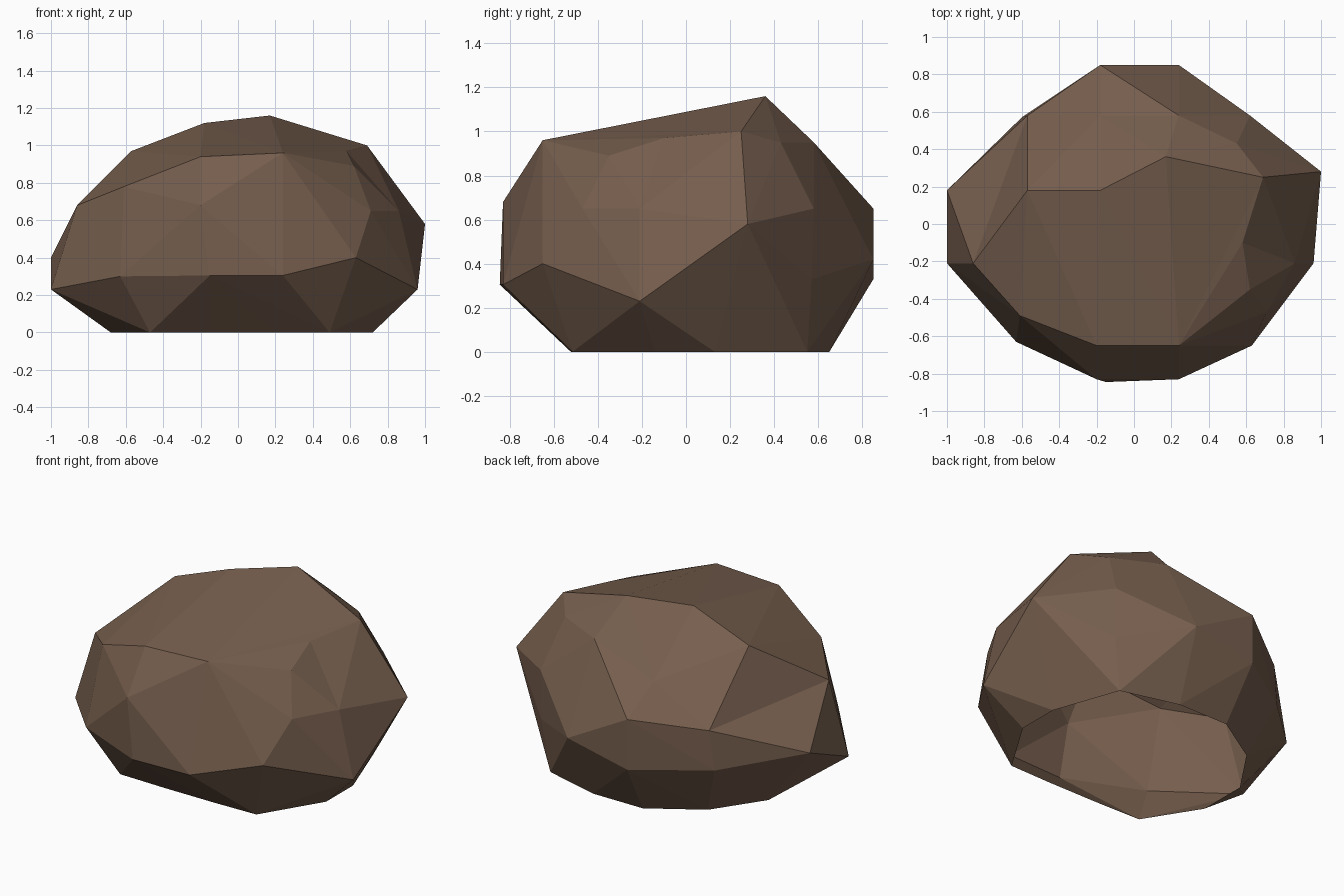
import bpy, bmesh
from mathutils import Vector

if "Cube" in bpy.data.objects:
    bpy.data.objects.remove(bpy.data.objects["Cube"])

# Chiselled points of the boulder, grouped in rings from the ground up
base = [(-.68, -.18), (-.47, -.515), (-.15, -.522), (.2, -.522), (.49, -.515), (.72, -.14),
        (.72, .13), (.57, .55), (.2, .65), (-.15, .65), (-.47, .45), (-.68, .14)]
belly = [(-1, -.21, .23), (-.63, -.63, .30), (-.15, -.845, .305), (.24, -.83, .305),
         (.63, -.65, .40), (.96, -.21, .23), (1, .28, .58), (.62, .57, .33),
         (.24, .85, .42), (-.18, .85, .33), (-.6, .57, .33), (-1, .18, .40)]
shoulder = [(-.86, -.21, .68), (-.61, -.49, .78), (-.2, -.83, .68), (.71, -.47, .65),
            (.86, -.21, .65), (.62, .58, .65), (-.18, .85, .65), (-.57, .58, .58)]
crown = [(-.57, .18, .97), (-.18, .18, 1.12), (.17, .36, 1.16), (.69, .25, 1.0),
         (.62, -.35, .89), (.24, -.65, .96), (-.2, -.65, .94), (.24, .58, .95),
         (.55, .43, .95)]

# Wrap the points in a faceted skin
bm = bmesh.new()
for p in [(x, y, 0) for x, y in base] + belly + shoulder + crown:
    bm.verts.new(p)
bmesh.ops.convex_hull(bm, input=bm.verts[:])
loose = [v for v in bm.verts if not v.link_faces]
bmesh.ops.delete(bm, geom=loose, context='VERTS')


def vert_at(p):
    return min(bm.verts, key=lambda v: (v.co - Vector(p)).length)


def dent(ring, centre):
    """Replace the facets spanned by a ring of points with a fan to a sunken centre."""
    faces = [f for f in bm.faces if all(v in ring for v in f.verts)]
    rim = [e for f in faces for e in f.edges
           if sum(g in faces for g in e.link_faces) == 1]
    pairs = [tuple(e.verts) for e in rim]
    bmesh.ops.delete(bm, geom=faces, context='FACES')
    c = bm.verts.new(centre)
    for a, b in pairs:
        bm.faces.new((a, b, c))


# Chip in the upper right rim
a, b = vert_at((.69, .25, 1.0)), vert_at((.62, -.35, .89))
edge = bm.edges.get((a, b))
if edge:
    dent({v for f in edge.link_faces for v in f.verts}, (.58, -.10, .97))

# Shallow hollow on the back left slope
dent({vert_at(p) for p in [(.24, .58, .95), (.17, .36, 1.16), (-.18, .18, 1.12),
                           (-.57, .18, .97), (-.57, .58, .58), (-.18, .85, .65)]},
     (-.18, .58, .79))

# Crease on the left slope runs from the shoulder to the back
edge = bm.edges.get((vert_at((-.57, .18, .97)), vert_at((-1, .18, .40))))
if edge:
    bmesh.ops.rotate_edges(bm, edges=[edge], use_ccw=False)

bmesh.ops.recalc_face_normals(bm, faces=bm.faces[:])

# The underside is open
bmesh.ops.delete(bm, geom=[f for f in bm.faces if all(v.co.z < .001 for v in f.verts)],
                 context='FACES')
mesh = bpy.data.meshes.new("boulder")
bm.to_mesh(mesh)
bm.free()

# Single earthy brown
mat = bpy.data.materials.new("earth_brown")
mat.diffuse_color = (.18, .112, .075, 1)
mat.use_nodes = True
mat.node_tree.nodes["Principled BSDF"].inputs["Base Color"].default_value = mat.diffuse_color
mesh.materials.append(mat)
bpy.context.collection.objects.link(bpy.data.objects.new("boulder", mesh))
